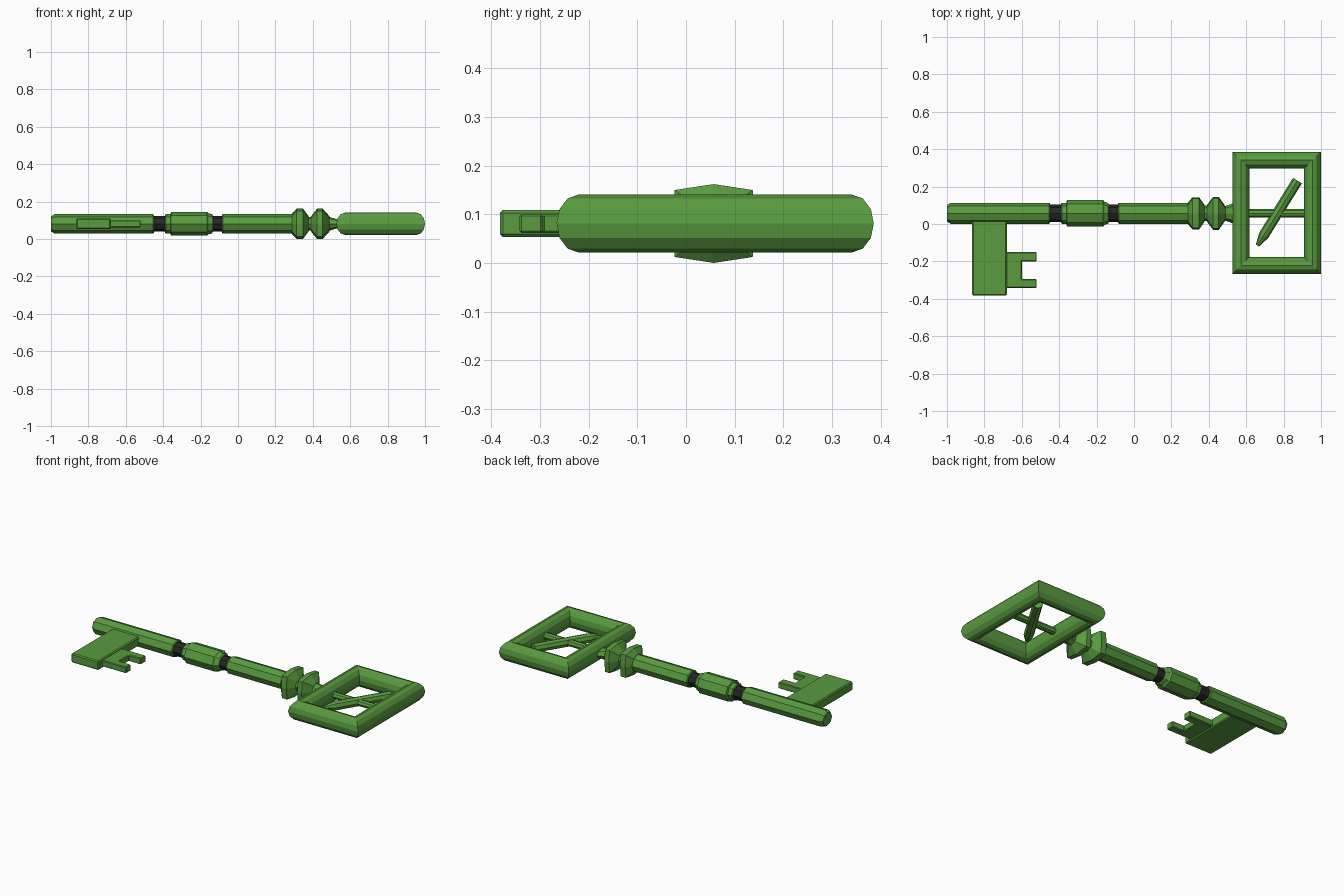
import bpy, bmesh, math
from mathutils import Matrix, Vector

if "Cube" in bpy.data.objects:
    bpy.data.objects.remove(bpy.data.objects["Cube"])

CY, CZ = 0.057, 0.081   # axis of the shaft


def material(name, rgb):
    m = bpy.data.materials.new(name)
    m.diffuse_color = (*rgb, 1)
    m.use_nodes = True
    m.node_tree.nodes["Principled BSDF"].inputs["Base Color"].default_value = m.diffuse_color
    return m


GREEN = material("green", (0.10, 0.33, 0.05))
BLACK = material("black", (0.02, 0.02, 0.02))


def finish(name, bm, mat):
    bmesh.ops.recalc_face_normals(bm, faces=bm.faces)
    me = bpy.data.meshes.new(name)
    bm.to_mesh(me)
    bm.free()
    me.materials.append(mat)
    ob = bpy.data.objects.new(name, me)
    bpy.context.collection.objects.link(ob)
    return ob


def ngon(n):
    return [(math.cos(2 * math.pi * i / n), math.sin(2 * math.pi * i / n)) for i in range(n)]


OCT = ngon(8)
# square section whose sides bulge to a point
BULGED = [(1, 0), (.91, .85), (0, 1), (-.91, .85), (-1, 0), (-.91, -.85), (0, -1), (.91, -.85)]


def loft(name, sections, profile=OCT, mat=GREEN, matrix=None):
    """Skin (x, half_y, half_z[, profile]) sections along x."""
    bm = bmesh.new()
    rings = []
    for s in sections:
        p = s[3] if len(s) > 3 else profile
        rings.append([bm.verts.new((s[0], a * s[1], b * s[2])) for a, b in p])
    n = len(profile)
    for r, q in zip(rings, rings[1:]):
        for i in range(n):
            j = (i + 1) % n
            bm.faces.new((r[i], r[j], q[j], q[i]))
    bm.faces.new(rings[0])
    bm.faces.new(rings[-1])
    bm.transform(matrix or Matrix.Translation((0, CY, CZ)))
    return finish(name, bm, mat)


def plate(name, outline, z0, z1, bevel):
    """Extrude an outline in z and chamfer its edges."""
    bm = bmesh.new()
    face = bm.faces.new([bm.verts.new((x, y, z0)) for x, y in outline])
    top = bmesh.ops.extrude_face_region(bm, geom=[face])["geom"]
    bmesh.ops.translate(bm, vec=(0, 0, z1 - z0),
                        verts=[v for v in top if isinstance(v, bmesh.types.BMVert)])
    bmesh.ops.recalc_face_normals(bm, faces=bm.faces)
    bmesh.ops.bevel(bm, geom=bm.edges[:], offset=bevel, segments=1, affect='EDGES')
    return finish(name, bm, GREEN)


# shaft: tip half and bow half
R, Z = 0.056, 0.052
loft("shaft_tip", [(-1, .044, .040), (-.98, R, Z), (-.455, R, Z), (-.45, .052, .048)])
loft("shaft_middle", [(-.085, .052, .048), (-.08, R, Z), (.295, R, Z)])

# black grooves either side of the collar
for name, x0, x1 in (("groove_left", -.46, -.38), ("groove_right", -.145, -.075)):
    loft(name, [(x0, .046, .041), (x1, .046, .041)], mat=BLACK)

# stepped collar
loft("collar", [(-.39, .052, .048), (-.385, .056, .052), (-.362, .056, .052),
                (-.358, .071, .063), (-.165, .071, .063), (-.158, .062, .056),
                (-.14, .056, .052), (-.135, .050, .045)])

# two bulged flanges and the neck that flattens into the bow
loft("flange_inner", [(.288, .058, .055), (.313, .086, .081, BULGED), (.348, .086, .081, BULGED),
                      (.378, .044, .040)])
loft("flange_link", [(.37, .042, .037), (.40, .042, .037)])
loft("flange_outer", [(.39, .044, .040), (.423, .088, .081, BULGED), (.453, .088, .081, BULGED),
                      (.49, .036, .040)])
loft("neck", [(.48, .036, .040), (.53, .054, .024), (.56, .056, .022)])

# rectangular bow: mitred frame with a 12-sided oval section
bm = bmesh.new()
rings = []
for sx, sy in ((1, 1), (-1, 1), (-1, -1), (1, -1)):
    rings.append([bm.verts.new((.763 + sx * (.191 + .046 * a), .06 + sy * (.281 + .045 * a),
                                CZ + .0595 * b)) for a, b in ngon(12)])
for k in range(4):
    r, q = rings[k], rings[(k + 1) % 4]
    for i in range(12):
        j = (i + 1) % 12
        bm.faces.new((r[i], r[j], q[j], q[i]))
finish("bow_frame", bm, GREEN)

# crossbar and pointed diagonal rod inside the bow
loft("bow_crossbar", [(.59, .022, .02), (.93, .022, .02)])
a, b = Vector((.66, -.115, CZ)), Vector((.874, .232, CZ))
turn = Matrix.Translation(a) @ Matrix.Rotation(math.atan2(b.y - a.y, b.x - a.x), 4, 'Z')
loft("bow_diagonal_rod", [(0, .010, .010), (.065, .028, .028), ((b - a).length, .028, .028)],
     matrix=turn)

# bit plate and its two-pronged tooth
plate("bit_plate", [(-.865, .04), (-.865, -.382), (-.68, -.382), (-.68, .04)], .053, .109, .006)
plate("bit_tooth", [(-.70, -.15), (-.70, -.342), (-.52, -.342), (-.52, -.295),
                    (-.60, -.295), (-.60, -.20), (-.52, -.20), (-.52, -.15)], .062, .100, .004)
